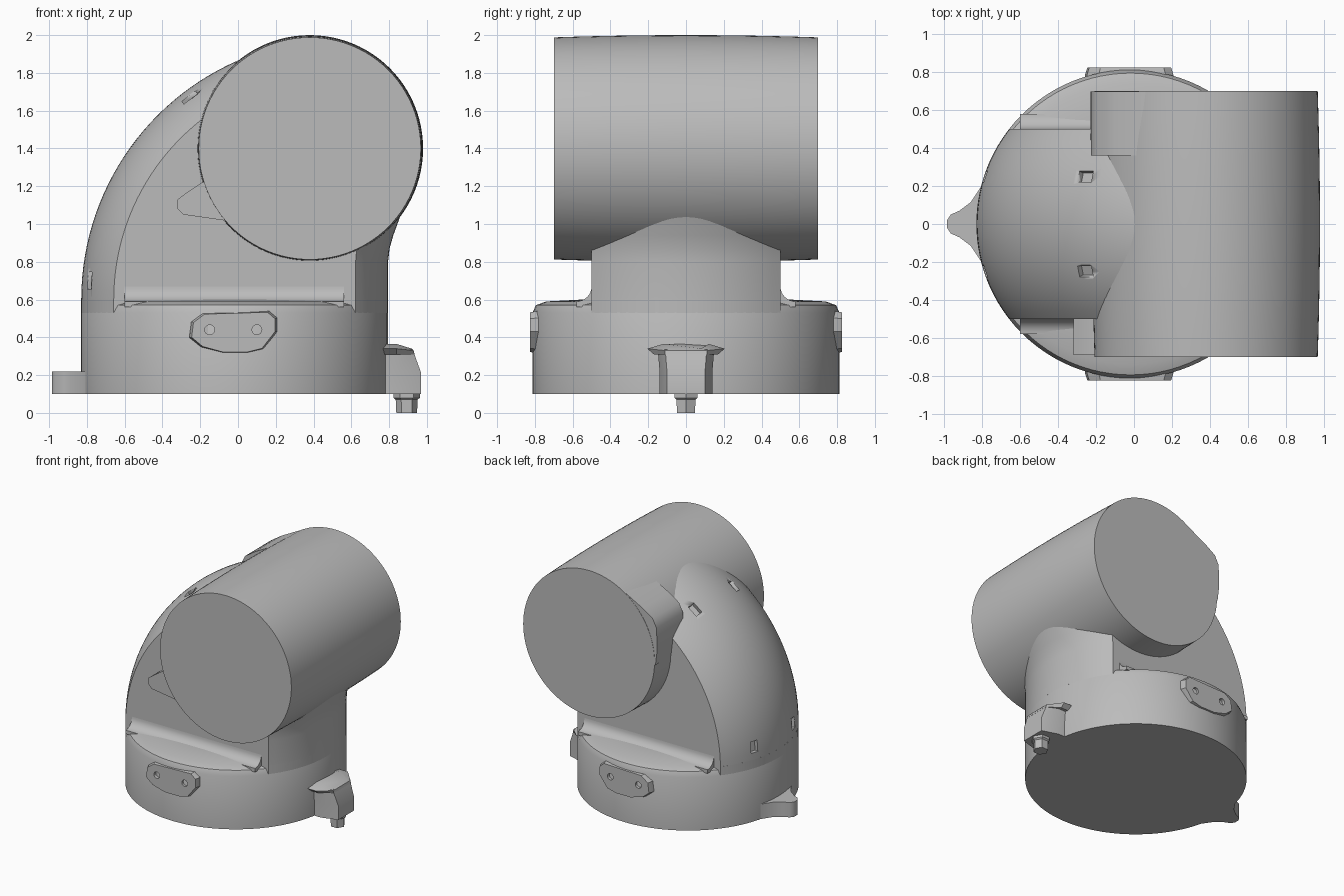
import bpy
import bmesh
from math import sin, cos, pi, sqrt, radians
from mathutils import Vector, Matrix

cube = bpy.data.objects.get("Cube")
if cube:
    bpy.data.objects.remove(cube, do_unlink=True)

grey = bpy.data.materials.new("plain_grey")
grey.use_nodes = True
grey.diffuse_color = (0.5, 0.5, 0.5, 1)
grey.node_tree.nodes["Principled BSDF"].inputs["Base Color"].default_value = (0.5, 0.5, 0.5, 1)

CX, R = -0.018, 0.8125      # base pipe centre and radius
BX, BZ = 0.55, 0.6          # elbow bend axis
BEND = 1.38 - R             # bend radius
HALF = 0.5                  # half width of the neck
BARREL_X, BARREL_Z = 0.38, 1.4


def select(ob):
    bpy.ops.object.select_all(action="DESELECT")
    ob.select_set(True)
    bpy.context.view_layer.objects.active = ob


def loft(name, rings, angle=30):
    """Solid skinned through equal-length rings, capped at both ends."""
    bm = bmesh.new()
    loops = [[bm.verts.new(p) for p in ring] for ring in rings]
    for a, b in zip(loops, loops[1:]):
        for i in range(len(a)):
            j = (i + 1) % len(a)
            bm.faces.new((a[i], a[j], b[j], b[i]))
    bm.faces.new(loops[0])
    bm.faces.new(loops[-1])
    bmesh.ops.recalc_face_normals(bm, faces=bm.faces)
    mesh = bpy.data.meshes.new(name)
    bm.to_mesh(mesh)
    bm.free()
    mesh.materials.append(grey)
    ob = bpy.data.objects.new(name, mesh)
    bpy.context.collection.objects.link(ob)
    select(ob)
    bpy.ops.object.shade_smooth_by_angle(angle=radians(angle))
    return ob


def cut(ob, cutter):
    mod = ob.modifiers.new("cut", "BOOLEAN")
    mod.operation = "DIFFERENCE"
    mod.object = cutter
    select(ob)
    bpy.ops.object.modifier_apply(modifier=mod.name)
    bpy.data.objects.remove(cutter, do_unlink=True)


def plan(points, z):
    return [(x, y, z) for x, y in points]


def side(points, y):
    return [(x, y, z) for x, z in points]


def circle(cx, cy, r, n):
    return [(cx + r * cos(2 * pi * i / n), cy + r * sin(2 * pi * i / n)) for i in range(n)]


def scaled(points, f):
    mx = sum(p[0] for p in points) / len(points)
    mz = sum(p[1] for p in points) / len(points)
    return [(mx + (x - mx) * f, mz + (z - mz) * f) for x, z in points]


def steps(a, b, n):
    return [a + (b - a) * i / n for i in range(n + 1)]


def rim(y):
    return sqrt(R * R - y * y)


# Base pipe with a softly rounded shoulder
loft("base", [plan(circle(CX, 0, r, 96), z) for r, z in
              ((R, 0.1), (R, 0.53), (0.795, 0.57), (0.74, 0.59), (0.55, 0.6))], 40)

# Flat-sided collar joining the base to the neck
ys = steps(-HALF, HALF, 24)
right_arc = [(CX + rim(y), y) for y in ys]
left_arc = [(CX - rim(y), y) for y in reversed(ys)]
loft("neck_collar", [plan(right_arc + left_arc, z) for z in (0.53, BZ)])

# Neck column, flaring into the barrel on the outlet side
column = right_arc + [(0, HALF), (0, -HALF)]
loft("neck_column", [[(x * (1 + f), y, z) for x, y in column] for z, f in
                     ((0.53, 0), (0.8, 0), (0.87, 0.01), (0.94, 0.035), (1.06, 0.09))])

# Curved elbow back: truncated pipe section turned about the bend axis
rings = []
for a in steps(180, 104, 32):
    c, s = cos(radians(a)), sin(radians(a))
    ring = [(BX + (BEND + rim(y)) * c, y, BZ + (BEND + rim(y)) * s) for y in ys]
    ring += [(BX + 0.01 * c, y, BZ + 0.01 * s) for y in (HALF, -HALF)]
    rings.append(ring)
elbow = loft("elbow", rings)

# Four small pockets in the elbow
for a in (175.7, 127):
    for y in (-0.25, 0.25):
        d = Vector((cos(radians(a)), 0, sin(radians(a))))
        t = Vector((-d.z, 0, d.x))
        n = (d * rim(y) + Vector((0, y, 0))).normalized()
        w = t.cross(n)
        mid = Vector((BX, y, BZ)) + d * (BEND + rim(y))
        quad = [t * i * 0.045 + w * j * 0.03 for i, j in ((-1, -1), (1, -1), (1, 1), (-1, 1))]
        cut(elbow, loft("pocket", [[mid + n * h + q for q in quad] for h in (-0.035, 0.05)]))

# Cross barrel, very slightly fuller in the middle
loft("barrel", [side(circle(BARREL_X, BARREL_Z, 0.588 + 0.012 * (1 - (y / 0.7) ** 2), 96), y)
                for y in steps(-0.7, 0.7, 12)])

# Corner swelling on the rear end of the barrel
swell = [(0.3, 1.4), (-0.215, 1.38), (-0.23, 1.5), (-0.225, 1.68),
         (-0.19, 1.75), (-0.1, 1.81), (0.05, 1.89), (0.3, 1.98)]
loft("barrel_rear_swelling", [side(swell, y) for y in (0.36, 0.698)], 40)

# Stub on the front end of the barrel
stub = [(-0.32, 1.08), (-0.32, 1.13), (-0.28, 1.16), (-0.19, 1.22),
        (0.1, 1.3), (0.1, 0.95), (-0.08, 1.02), (-0.29, 1.05)]
loft("barrel_front_stub", [side(stub, y) for y in (-0.48, -0.69)], 40)

for s, name in ((-1, "front"), (1, "rear")):
    # Concave fillet where the flat neck side meets the shoulder
    cove = [(0.45, 0.56)] + [(0.58 - 0.08 * cos(a), 0.67 - 0.08 * sin(a))
                             for a in steps(0, pi / 2, 8)] + [(0.58, 0.56)]
    loft(name + "_shoulder_fillet", [[(x, s * y, z) for y, z in cove] for x in (-0.6, 0.56)], 40)

    # Fastening plate with two screw holes
    plate = [(-0.25, 0.4), (-0.24, 0.48), (-0.18, 0.525), (0.16, 0.535), (0.2, 0.5),
             (0.2, 0.43), (0.13, 0.34), (0.05, 0.32), (-0.08, 0.32), (-0.19, 0.35)]
    ob = loft(name + "_plate", [side(scaled(plate, f), s * y) for f, y in
                                ((1.06, 0.7), (1.03, 0.79), (0.98, 0.825))])
    for x in (-0.15, 0.1):
        cut(ob, loft("hole", [side(circle(x, 0.44, 0.026, 16), s * y) for y in (0.8, 0.86)]))

# Pointed foot tab with concave flanks
half_tab = [(-0.76, 0.27), (-0.81, 0.19), (-0.86, 0.115), (-0.92, 0.07), (-0.965, 0.05), (-0.985, 0.02)]
tab = half_tab + [(x, -y) for x, y in reversed(half_tab)]
loft("foot_tab", [plan(tab, z) for z in (0.1, 0.22)], 40)

# Bolt lug with a wider sloping cap
def lug_ring(x, wide, narrow, z_in, z_out):
    return [(0.72, -wide, z_in), (0.84, -wide, z_in), (x, -narrow, z_out),
            (x, narrow, z_out), (0.84, wide, z_in), (0.72, wide, z_in)]


loft("bolt_lug", [lug_ring(0.97, 0.14, 0.1, 0.1, 0.1), lug_ring(0.97, 0.14, 0.1, 0.22, 0.21),
                  lug_ring(0.925, 0.15, 0.11, 0.34, 0.335)])
loft("lug_cap", [lug_ring(0.935, 0.17, 0.11, 0.31, 0.31), lug_ring(0.93, 0.205, 0.11, 0.34, 0.33),
                 lug_ring(0.92, 0.12, 0.08, 0.365, 0.34)])

# Hexagonal bolt under the lug
loft("bolt", [plan(circle(0.893, 0, r, 6), z) for r, z in
              ((0.055, 0), (0.058, 0.07), (0.07, 0.08), (0.07, 0.13))])
